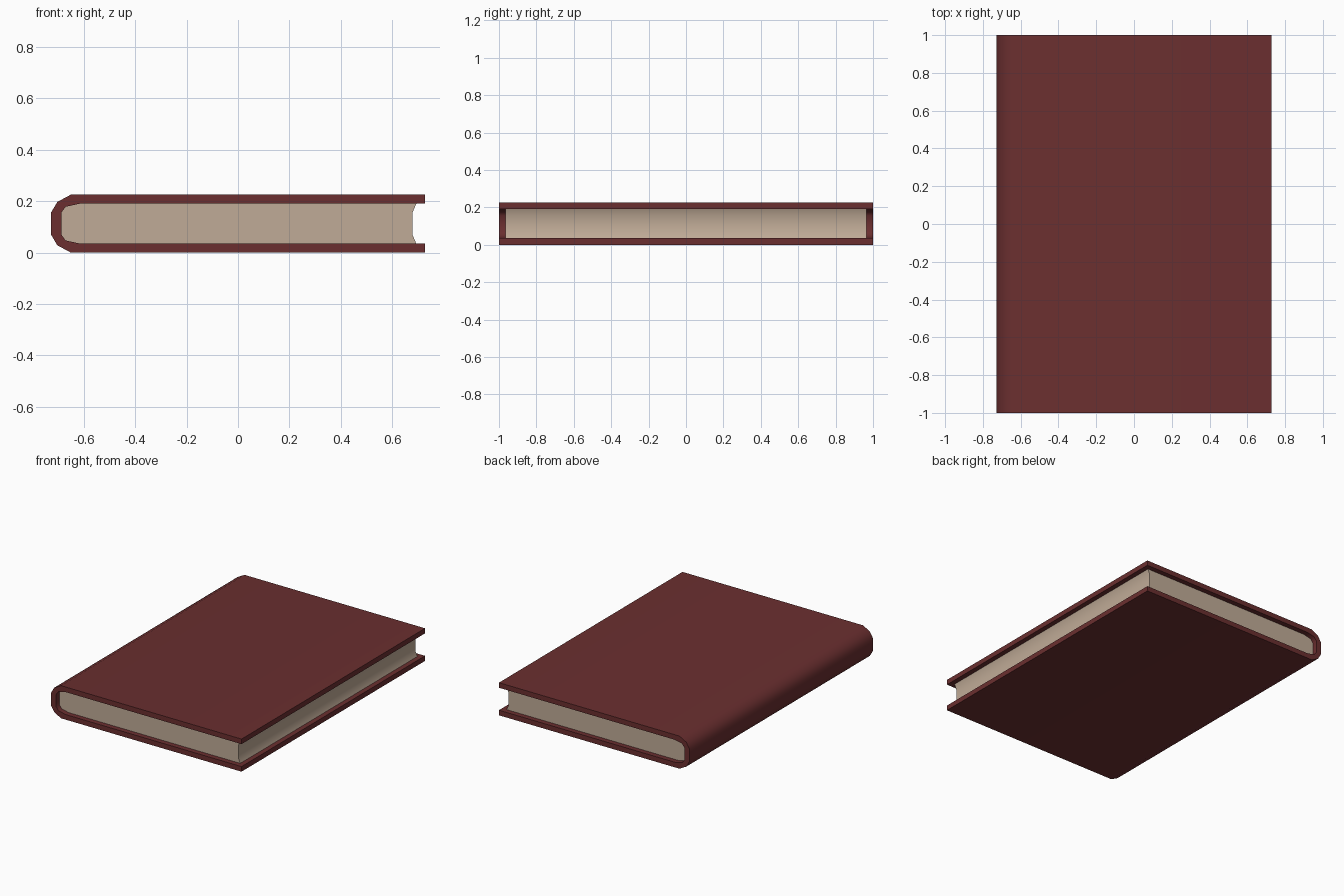
import bpy, bmesh, math

if "Cube" in bpy.data.objects:
    bpy.data.objects.remove(bpy.data.objects["Cube"])

MID = 0.1125  # half the book's thickness; everything mirrors about this height


def material(name, rgb):
    m = bpy.data.materials.new(name)
    m.diffuse_color = (*rgb, 1)
    m.use_nodes = True
    m.node_tree.nodes["Principled BSDF"].inputs["Base Color"].default_value = m.diffuse_color
    return m


def mirrored(points):
    """Flip a half profile over the mid height, in reverse order."""
    return [(x, 2 * MID - z) for x, z in reversed(points)]


def extrude_profile(name, profile, half_length, mat):
    """Sweep an x-z outline along y and cap both ends."""
    bm = bmesh.new()
    face = bm.faces.new([bm.verts.new((x, -half_length, z)) for x, z in profile])
    res = bmesh.ops.extrude_face_region(bm, geom=[face], use_keep_orig=True)
    verts = [v for v in res["geom"] if isinstance(v, bmesh.types.BMVert)]
    bmesh.ops.translate(bm, verts=verts, vec=(0, 2 * half_length, 0))
    bmesh.ops.recalc_face_normals(bm, faces=bm.faces)
    mesh = bpy.data.meshes.new(name)
    bm.to_mesh(mesh)
    bm.free()
    mesh.materials.append(mat)
    obj = bpy.data.objects.new(name, mesh)
    bpy.context.collection.objects.link(obj)
    bpy.ops.object.select_all(action='DESELECT')
    bpy.context.view_layer.objects.active = obj
    obj.select_set(True)
    bpy.ops.object.shade_smooth_by_angle(angle=math.radians(45))
    return obj


leather = material("dark_red_cover", (0.145, 0.028, 0.029))
paper = material("cream_paper", (0.53, 0.41, 0.31))

# Upper halves of the spine curves, from the boards down to the middle
outer = [(-0.65, 0.225), (-0.702, 0.197), (-0.727, 0.155)]
inner = [(-0.615, 0.190), (-0.67, 0.178), (-0.687, 0.155)]
fore_edge = [(0.693, 0.190), (0.678, 0.155)]

# Cover: two boards joined by a rounded spine
outside = [(0.727, 0.225)] + outer
inside = [(0.727, 0.190)] + inner
outside += mirrored(outside)
inside += mirrored(inside)
extrude_profile("cover", outside + inside[::-1], 1.0, leather)

# Page block: fills the spine, with a hollow fore edge
back = inner + mirrored(inner)
front = fore_edge + mirrored(fore_edge)
extrude_profile("page_block", back + front[::-1], 0.965, paper)
